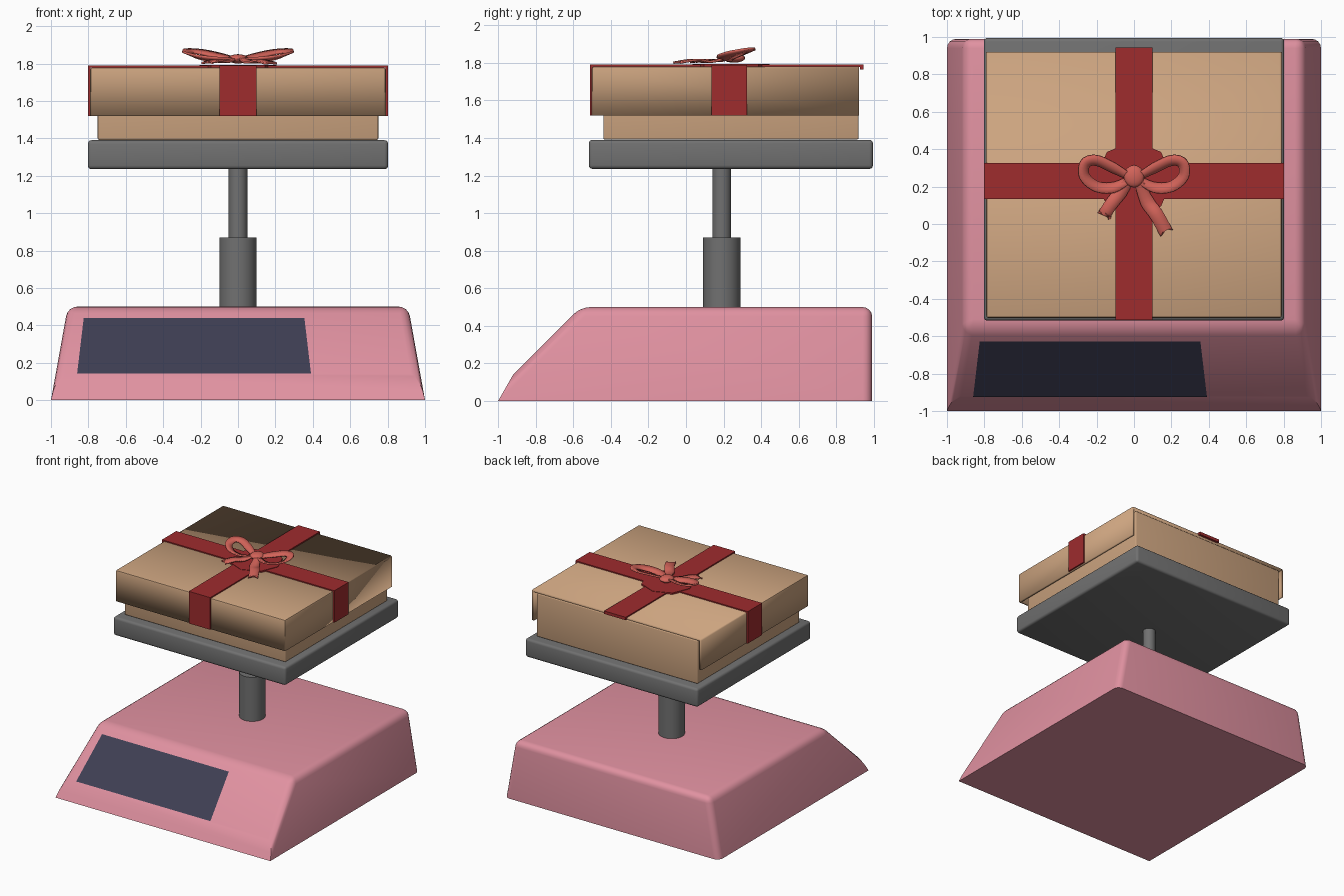
import bpy, bmesh, math
from mathutils import Vector

cube = bpy.data.objects.get("Cube")
if cube:
    bpy.data.objects.remove(cube, do_unlink=True)


def material(name, r, g, b):
    m = bpy.data.materials.new(name)
    m.use_nodes = True
    m.diffuse_color = (r, g, b, 1)
    m.node_tree.nodes["Principled BSDF"].inputs["Base Color"].default_value = (r, g, b, 1)
    return m


PINK = material("pink_plastic", .75, .285, .355)
GREY = material("grey_metal", .165, .165, .165)
KRAFT = material("kraft_card", .6, .367, .212)
RED = material("dark_red_ribbon", .342, .025, .027)
CORAL = material("coral_bow", .65, .125, .1)
SCREEN = material("dark_blue_screen", .049, .049, .087)


def finish(name, bm, mat, smooth=True):
    bmesh.ops.recalc_face_normals(bm, faces=bm.faces)
    mesh = bpy.data.meshes.new(name)
    bm.to_mesh(mesh)
    bm.free()
    mesh.materials.append(mat)
    ob = bpy.data.objects.new(name, mesh)
    bpy.context.collection.objects.link(ob)
    if smooth:
        bpy.ops.object.select_all(action='DESELECT')
        bpy.context.view_layer.objects.active = ob
        ob.select_set(True)
        bpy.ops.object.shade_smooth_by_angle(angle=math.radians(40))
    return ob


def box_mesh(x0, x1, y0, y1, z0, z1):
    bm = bmesh.new()
    bmesh.ops.create_cube(bm, size=1)
    for v in bm.verts:
        v.co = ((x0 + x1) / 2 + v.co.x * (x1 - x0),
                (y0 + y1) / 2 + v.co.y * (y1 - y0),
                (z0 + z1) / 2 + v.co.z * (z1 - z0))
    return bm


def box(name, mat, bounds, bevel=0):
    bm = box_mesh(*bounds)
    if bevel:
        bmesh.ops.bevel(bm, geom=bm.edges[:], offset=bevel, segments=3,
                        profile=.5, affect='EDGES')
    return finish(name, bm, mat)


def cylinder(name, mat, radius, y, z0, z1, sides=32):
    bm = bmesh.new()
    bmesh.ops.create_cone(bm, cap_ends=True, segments=sides, radius1=radius,
                          radius2=radius, depth=z1 - z0)
    bmesh.ops.translate(bm, verts=bm.verts, vec=(0, y, (z0 + z1) / 2))
    return finish(name, bm, mat)


# Tapered base with a sloping front and rounded upper edges
bm = bmesh.new()
profile = [(.99, 0), (-1, 0), (-.92, .14), (-.56, .5), (.99, .5)]
left, right = [[bm.verts.new((s * (1 - .18 * z), y, z)) for y, z in profile] for s in (1, -1)]
bm.faces.new(left)
bm.faces.new(right[::-1])
for i in range(len(profile)):
    j = (i + 1) % len(profile)
    bm.faces.new((left[i], right[i], right[j], left[j]))
rounded = [e for e in bm.edges if max(v.co.z for v in e.verts) > .3]
bmesh.ops.bevel(bm, geom=rounded, offset=.05, segments=4, profile=.5, affect='EDGES')
finish("scale_base", bm, PINK)

# Display set on the slope
bm = bmesh.new()
lift = Vector((0, -.004, .004))
bm.faces.new([bm.verts.new(Vector((x, z - 1.06, z)) + lift)
              for x, z in ((-.86, .14), (.39, .14), (.355, .435), (-.825, .435))])
finish("display", bm, SCREEN, False)

# Column and weighing plate
cylinder("lower_column", GREY, .1, .19, .48, .87)
cylinder("upper_column", GREY, .05, .19, .86, 1.26)
box("weighing_plate", GREY, (-.803, .803, -.517, .995, 1.235, 1.39), .02)

# Gift box, with a hollow lid open at the back
box("gift_box", KRAFT, (-.75, .75, -.44, .918, 1.392, 1.755), .008)
bm = box_mesh(-.79, .79, -.502, .92, 1.52, 1.78)
bm.faces.ensure_lookup_table()
gone = [f for f in bm.faces if f.normal.z < -.5 or f.normal.y > .5]
bmesh.ops.delete(bm, geom=gone, context='FACES')
corners = [e for e in bm.edges if len(e.link_faces) == 2]
bmesh.ops.bevel(bm, geom=corners, offset=.012, segments=2, profile=.5, affect='EDGES')
lid = finish("gift_lid", bm, KRAFT)
shell = lid.modifiers.new("thickness", 'SOLIDIFY')
shell.thickness = .02
shell.offset = -1

# Flat ribbons wrapped over the lid
box("ribbon_long_top", RED, (-.1, .1, -.512, .945, 1.778, 1.79))
box("ribbon_front", RED, (-.1, .1, -.512, -.5, 1.52, 1.79))
box("ribbon_back_fold", RED, (-.1, .1, .925, .945, 1.765, 1.79))
box("ribbon_cross_top", RED, (-.803, .803, .135, .325, 1.778, 1.789))
for side, x0, x1 in (("left", .788, .803), ("right", -.803, -.788)):
    box("ribbon_" + side, RED, (x0, x1, .135, .325, 1.52, 1.789))
cylinder("bow_backing", RED, .205, .24, 1.78, 1.793, 8)


def strip(name, points, width, tilt, notch=0):
    """Ribbon strip swept along a smoothed path, with an optional forked end."""
    pts = [Vector(p) for p in points]
    path = []
    for i in range(len(pts) - 1):
        a, b, c, d = pts[max(i - 1, 0)], pts[i], pts[i + 1], pts[min(i + 2, len(pts) - 1)]
        for k in range(5):
            t = k / 5
            path.append(b + .5 * ((c - a) * t + (2 * a - 5 * b + 4 * c - d) * t * t
                                  + (3 * b - a - 3 * c + d) * t ** 3))
    path.append(pts[-1])
    bm = bmesh.new()
    rows = []
    for i, p in enumerate(path):
        along = (path[min(i + 1, len(path) - 1)] - path[max(i - 1, 0)]).normalized()
        across = Vector((-along.y, along.x, 0)).normalized() + Vector((0, 0, tilt))
        w = width * (.6 + .4 * min(1, i / 5)) / 2
        if not notch:
            w *= .6 + .4 * min(1, (len(path) - 1 - i) / 5)
        middle = p - along * notch if i == len(path) - 1 else p
        rows.append([bm.verts.new(q) for q in (p - across * w, middle, p + across * w)])
    for r0, r1 in zip(rows, rows[1:]):
        for k in range(2):
            bm.faces.new((r0[k], r0[k + 1], r1[k + 1], r1[k]))
    ob = finish(name, bm, CORAL)
    mod = ob.modifiers.new("thickness", 'SOLIDIFY')
    mod.thickness = .012
    mod.offset = 0


# Bow loops rise outwards and backwards; the tails fall to the front
loop = [(.02, .25), (.11, .3), (.2, .34), (.26, .325), (.265, .255), (.2, .2), (.11, .195), (.02, .24)]
for side, s in (("left", 1), ("right", -1)):
    strip("bow_loop_" + side,
          [(s * x, y, 1.803 + .11 * x + .22 * (y - .17)) for x, y in loop], .055, s * .35)
strip("bow_tail_left", [(.02, .24, 1.83), (.07, .12, 1.805), (.12, .05, 1.815), (.175, -.05, 1.8)], .075, 0, .03)
strip("bow_tail_right", [(-.02, .24, 1.83), (-.07, .17, 1.81), (-.12, .11, 1.815), (-.165, .04, 1.803)], .07, 0, .025)

# Bow knot
bm = bmesh.new()
bmesh.ops.create_uvsphere(bm, u_segments=16, v_segments=10, radius=1)
for v in bm.verts:
    v.co = (v.co.x * .055, .255 + v.co.y * .06, 1.825 + v.co.z * .025)
finish("bow_knot", bm, CORAL)
